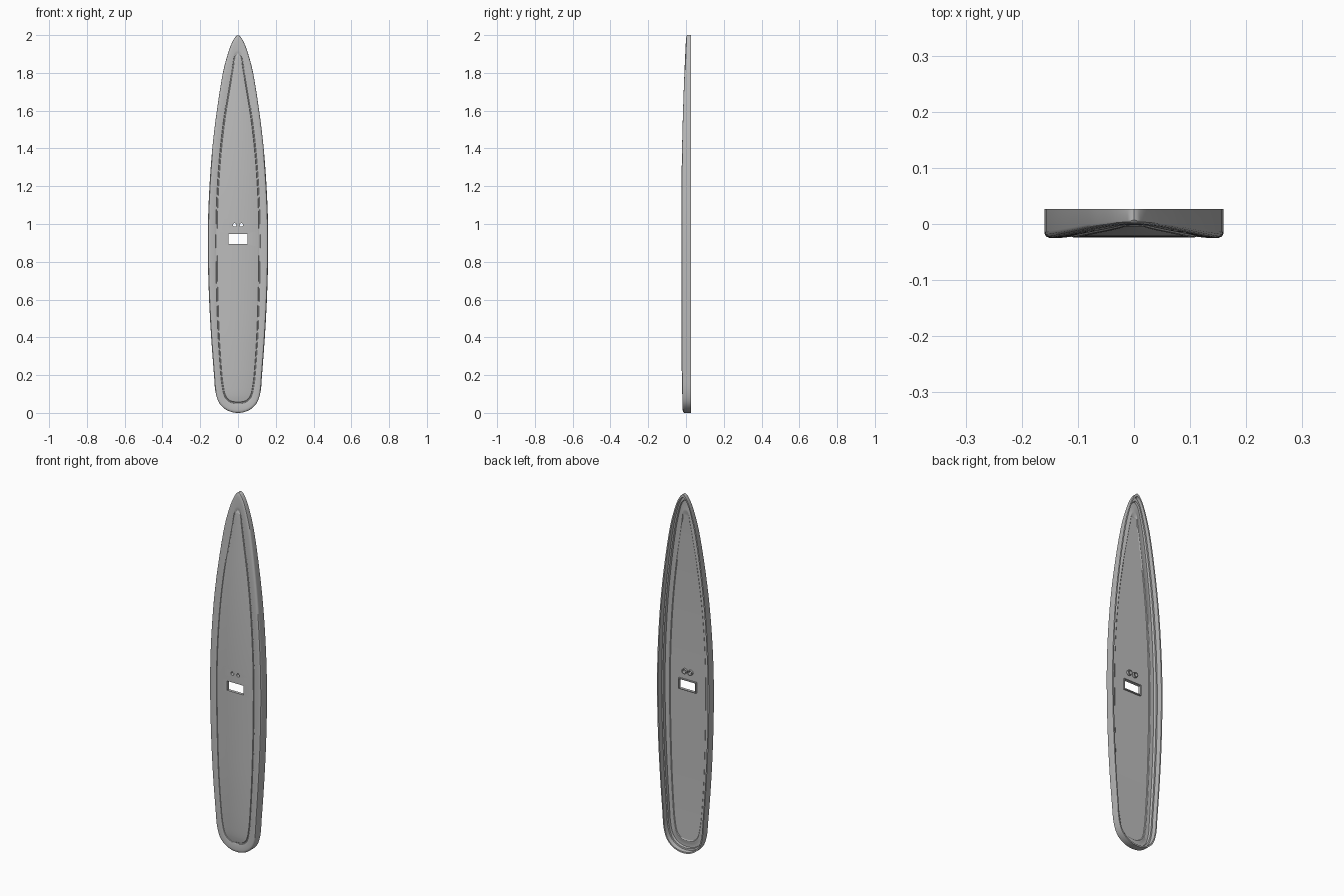
import bpy, bmesh, math
from mathutils import Vector

if "Cube" in bpy.data.objects:
    bpy.data.objects.remove(bpy.data.objects["Cube"])

BACK = 0.027
grey = bpy.data.materials.new("plain grey")
grey.use_nodes = True
grey.diffuse_color = (0.5, 0.5, 0.5, 1)
grey.node_tree.nodes["Principled BSDF"].inputs["Base Color"].default_value = (0.5, 0.5, 0.5, 1)

# Half outlines (x, z) from tip to tail: outer edge and raised panel edge
OUTER = [(0, 2), (.027, 1.97), (.054, 1.9), (.080, 1.8), (.112, 1.6), (.136, 1.4), (.151, 1.2),
         (.159, 1), (.159, .8), (.153, .6), (.142, .4), (.127, .2), (.119, .11), (.098, .05), (.056, .013), (0, 0)]
PANEL = [(0, 1.89), (.015, 1.88), (.023, 1.83), (.037, 1.74), (.066, 1.56), (.087, 1.38), (.101, 1.19),
         (.108, 1), (.108, .8), (.104, .6), (.097, .4), (.085, .22), (.077, .15), (.063, .09), (.037, .065), (0, .06)]


def smooth_half(points, steps=5):
    """Catmull-Rom curve through a half outline, mirrored at its ends."""
    p = [Vector(q) for q in points]
    p = [Vector((-p[1].x, p[1].y))] + p + [Vector((-p[-2].x, p[-2].y))]
    out = []
    for i in range(1, len(p) - 2):
        a, b, c, d = p[i - 1:i + 3]
        # end tangents scaled by chord so that uneven spacing stays smooth
        l0, l1, l2 = (b - a).length, (c - b).length, (d - c).length
        m0 = (c - a) * l1 / (l0 + l1)
        m1 = (d - b) * l1 / (l1 + l2)
        for s in range(steps):
            t = s / steps
            out.append(b * (2*t**3 - 3*t**2 + 1) + m0 * (t**3 - 2*t**2 + t)
                       + c * (3*t**2 - 2*t**3) + m1 * (t**3 - t**2))
    return out + [p[-2]]


def front(z):
    """Front surface bends back towards the tip and slightly at the tail."""
    return -0.025 + 0.026 * max(0, z - 1) ** 2 + 0.008 * max(0, 1 - z / 0.5) ** 2


outer, panel = smooth_half(OUTER), smooth_half(PANEL)
n = len(outer)


def ring(bm, t, depth):
    half = [a.lerp(b, t) for a, b in zip(outer, panel)]
    pts = [(p.x, p.y) for p in half] + [(-p.x, p.y) for p in half[-2:0:-1]]
    return [bm.verts.new((x, BACK + (front(z) - BACK) * depth, z)) for x, z in pts]


def bridge(bm, a, b):
    m = len(a)
    for i in range(m):
        j = (i + 1) % m
        bm.faces.new((a[i], a[j], b[j], b[i]))


def cap(bm, r):
    """Fill a mirrored ring with strips from side to side."""
    m = len(r)
    for i in range(n - 1):
        q = [r[i], r[i + 1], r[(m - i - 1) % m], r[(m - i) % m]]
        bm.faces.new(list(dict.fromkeys(q)))


def finish(bm, name):
    bmesh.ops.recalc_face_normals(bm, faces=bm.faces)
    mesh = bpy.data.meshes.new(name)
    bm.to_mesh(mesh)
    bm.free()
    mesh.materials.append(grey)
    ob = bpy.data.objects.new(name, mesh)
    bpy.context.collection.objects.link(ob)
    return ob


def smooth(ob):
    bpy.ops.object.select_all(action="DESELECT")
    ob.select_set(True)
    bpy.context.view_layer.objects.active = ob
    bpy.ops.object.shade_smooth_by_angle(angle=math.radians(30))


# Hollow cover: section from the inner panel, around the rim, to the front panel
SECTION = [(1.0, .86), (.93, .8), (.82, .8), (.72, .86), (.36, .86), (.33, .55), (.17, .55),
           (.14, 0), (0, 0), (0, .78), (.02, .88), (.07, .95), (.16, .99), (.28, 1),
           (.7, .96), (.82, .93), (.86, .88), (.93, .88), (.97, .96), (1.03, .985)]
bm = bmesh.new()
rings = [ring(bm, t, d) for t, d in SECTION]
for a, b in zip(rings, rings[1:]):
    bridge(bm, a, b)
cap(bm, rings[0])
cap(bm, rings[-1])
cover = finish(bm, "board_cover")


# Openings: a rectangular slot and two round holes
def circle(x, r):
    return [(x + r * math.cos(a * math.pi / 12), .995 + r * math.sin(a * math.pi / 12)) for a in range(24)]


def rect(grow):
    w, h = .05 + grow, .026 + grow
    return [(-w, .92 - h), (w, .92 - h), (w, .92 + h), (-w, .92 + h)]


def loop(bm, pts, y):
    return [bm.verts.new((x, y, z)) for x, z in pts]


def cutter(pts, name):
    bm = bmesh.new()
    a, b = loop(bm, pts, -.1), loop(bm, pts, .1)
    bridge(bm, a, b)
    bm.faces.new(a)
    bm.faces.new(b)
    ob = finish(bm, name)
    ob.hide_render = True
    return ob


def collar(inside, outside, depth, name):
    """Short tube standing on the back of the panel around an opening."""
    bm = bmesh.new()
    loops = [loop(bm, inside, -.018), loop(bm, inside, depth), loop(bm, outside, depth), loop(bm, outside, -.018)]
    for a, b in zip(loops, loops[1:] + loops[:1]):
        bridge(bm, a, b)
    smooth(finish(bm, name))


openings = [("slot", rect(0), rect(.004), -.008)]
for side, x in (("left", .018), ("right", -.018)):
    openings.append((side + "_hole", circle(x, .0095), circle(x, .0145), -.006))

for name, inside, outside, depth in openings:
    tool = cutter(inside, name + "_cutter")
    mod = cover.modifiers.new(name, "BOOLEAN")
    mod.operation, mod.solver, mod.object = "DIFFERENCE", "EXACT", tool
    bpy.context.view_layer.objects.active = cover
    bpy.ops.object.modifier_apply(modifier=mod.name)
    bpy.data.objects.remove(tool)
    collar(inside, outside, depth, name + "_collar")

smooth(cover)
